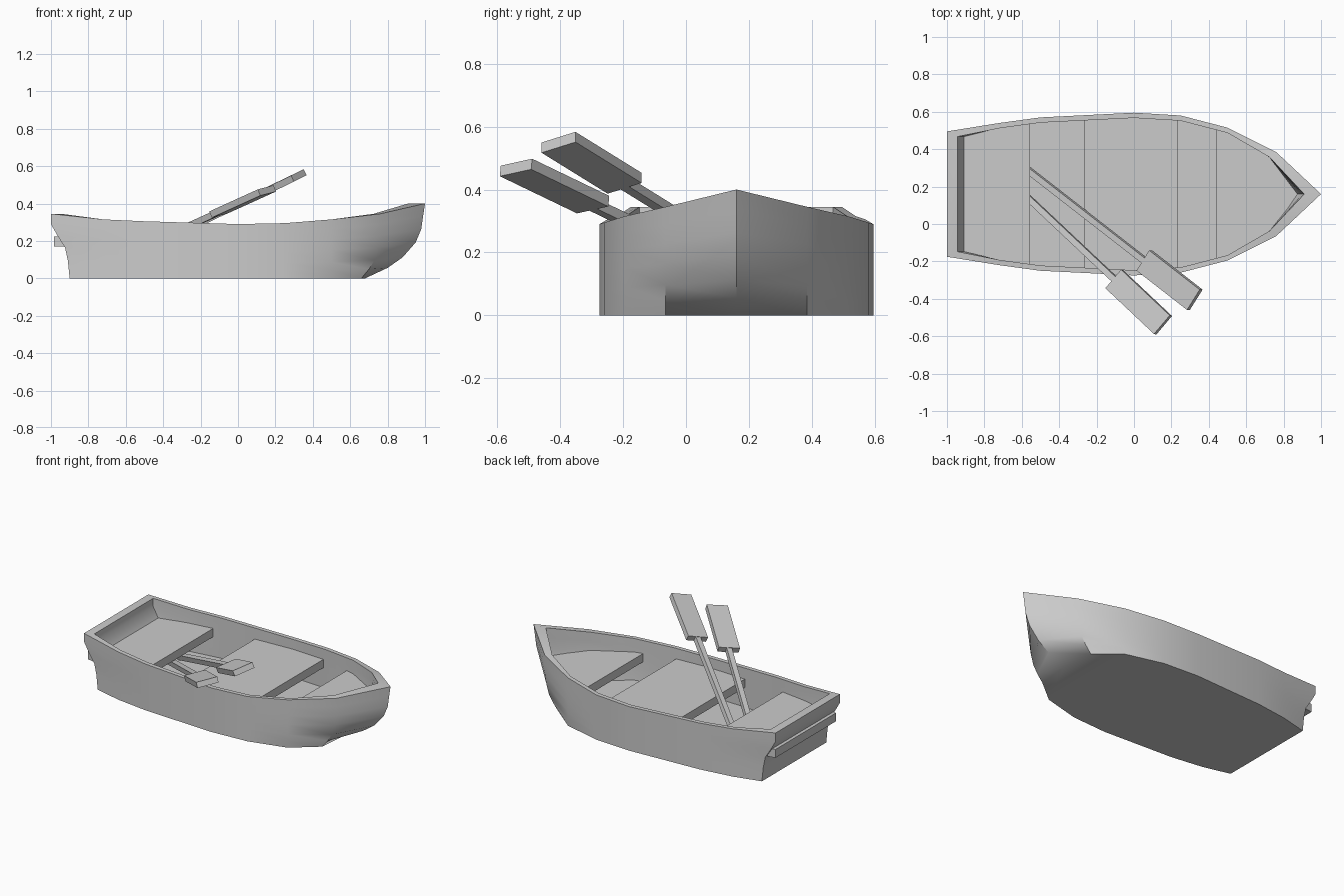
import bpy, bmesh, math
from mathutils import Matrix, Vector

if "Cube" in bpy.data.objects:
    bpy.data.objects.remove(bpy.data.objects["Cube"])

grey = bpy.data.materials.new("plain grey")
grey.use_nodes = True
color = (0.6, 0.6, 0.6, 1)
grey.diffuse_color = color
grey.node_tree.nodes["Principled BSDF"].inputs["Base Color"].default_value = color

MID_Y = 0.16  # the hull's centre line


def finish(name, bm, smooth=False):
    bmesh.ops.recalc_face_normals(bm, faces=bm.faces[:])
    mesh = bpy.data.meshes.new(name)
    bm.to_mesh(mesh)
    bm.free()
    mesh.materials.append(grey)
    obj = bpy.data.objects.new(name, mesh)
    bpy.context.collection.objects.link(obj)
    if smooth:
        bpy.ops.object.select_all(action='DESELECT')
        obj.select_set(True)
        bpy.context.view_layer.objects.active = obj
        bpy.ops.object.shade_smooth_by_angle(angle=math.radians(35))
    return obj


# Rim stations: x, half width, rim height
STATIONS = [(-1, .335, .345), (-.72, .38, .315), (-.5, .41, .305), (0, .435, .29),
            (.25, .42, .295), (.5, .355, .315), (.76, .225, .345), (1, 0, .4)]
# Hull levels: height fraction, x of the transom, bow shoulder and stem
LEVELS = [(0, -.9, .66, .68), (.14, -.905, .70, .80), (.28, -.91, .73, .88),
          (.48, -.925, .75, .95), (.66, -.965, .76, .98), (.84, -1, .76, .99),
          (1, -1, .76, 1)]


def half_width(x):
    for (x0, w0, _), (x1, w1, _) in zip(STATIONS, STATIONS[1:]):
        if x <= x1:
            return w0 + (w1 - w0) * (x - x0) / (x1 - x0)
    return 0


def ring(bm, level, inner=False, height=None):
    """Closed horizontal outline of the hull at one level."""
    t, stern, shoulder, stem = level
    half = [[x, w, z * t if height is None else height] for x, w, z in STATIONS]
    half[0][0], half[-2][0], half[-1][0] = stern, shoulder, stem
    if inner:
        for p in half[:-1]:
            p[1] -= .028
        half[0][0] += .055
        half[-2][0] -= .035
        half[-1][0] -= .09
    mirrored = [(x, -w, z) for x, w, z in half[-2::-1]]
    return [bm.verts.new((x, MID_Y + y, z)) for x, y, z in half + mirrored]


# Hull: outer skin, flat rim, inner skin and floor in one shell
bm = bmesh.new()
rings = [ring(bm, lv) for lv in LEVELS]
rings += [ring(bm, lv, True) for lv in LEVELS[:1:-1]]
rings.append(ring(bm, LEVELS[1], True, .04))
for a, b in zip(rings, rings[1:]):
    for i in range(len(a)):
        j = (i + 1) % len(a)
        bm.faces.new((a[i], a[j], b[j], b[i]))
bm.faces.new(rings[0])
bm.faces.new(rings[-1])
finish("hull", bm, True)


def seat(name, half, low=.17, high=.225):
    """Plank whose outline mirrors across the centre line."""
    outline = half + [(x, -w) for x, w in half[::-1] if w > 0]
    bm = bmesh.new()
    face = bm.faces.new([bm.verts.new((x, MID_Y + y, low)) for x, y in outline])
    up = bmesh.ops.extrude_face_region(bm, geom=[face])["geom"]
    bmesh.ops.translate(bm, vec=(0, 0, high - low),
                        verts=[v for v in up if isinstance(v, bmesh.types.BMVert)])
    finish(name, bm)


def fitted(*xs):
    return [(x, half_width(x) - .015) for x in xs]


seat("stern_seat", [(-.985, .315), (-.555, half_width(-.555) - .015)])
seat("middle_seat", fitted(-.265, 0, .235))
seat("bow_seat", fitted(.44, .5, .72) + [(.88, 0)])


def beam(bm, start, end, side, width, thick):
    """Box from start to end, with its width along side."""
    start, end, side = Vector(start), Vector(end), Vector(side)
    along = (end - start).normalized()
    across = (side - along * side.dot(along)).normalized()
    up = along.cross(across)
    frame = Matrix((along, across, up)).transposed().to_4x4()
    size = Matrix.Diagonal(((end - start).length, width, thick, 1))
    bmesh.ops.create_cube(
        bm, size=1, matrix=Matrix.Translation((start + end) / 2) @ frame @ size)


def oar(name, neck, tip, side, length):
    """Square shaft ending in a broad flat blade."""
    neck, tip = Vector(neck), Vector(tip)
    handle = tip + (neck - tip).normalized() * length
    bm = bmesh.new()
    beam(bm, handle, neck + (tip - neck) * .05, side, .033, .033)
    beam(bm, neck, tip, side, .132, .036)
    finish(name, bm)


oar("left_oar", (.055, -.195, .42), (.325, -.405, .55), (.07, .11, .035), 1.4)
oar("right_oar", (-.105, -.295, .352), (.155, -.54, .47), (.09, .09, .025), 1.3)
